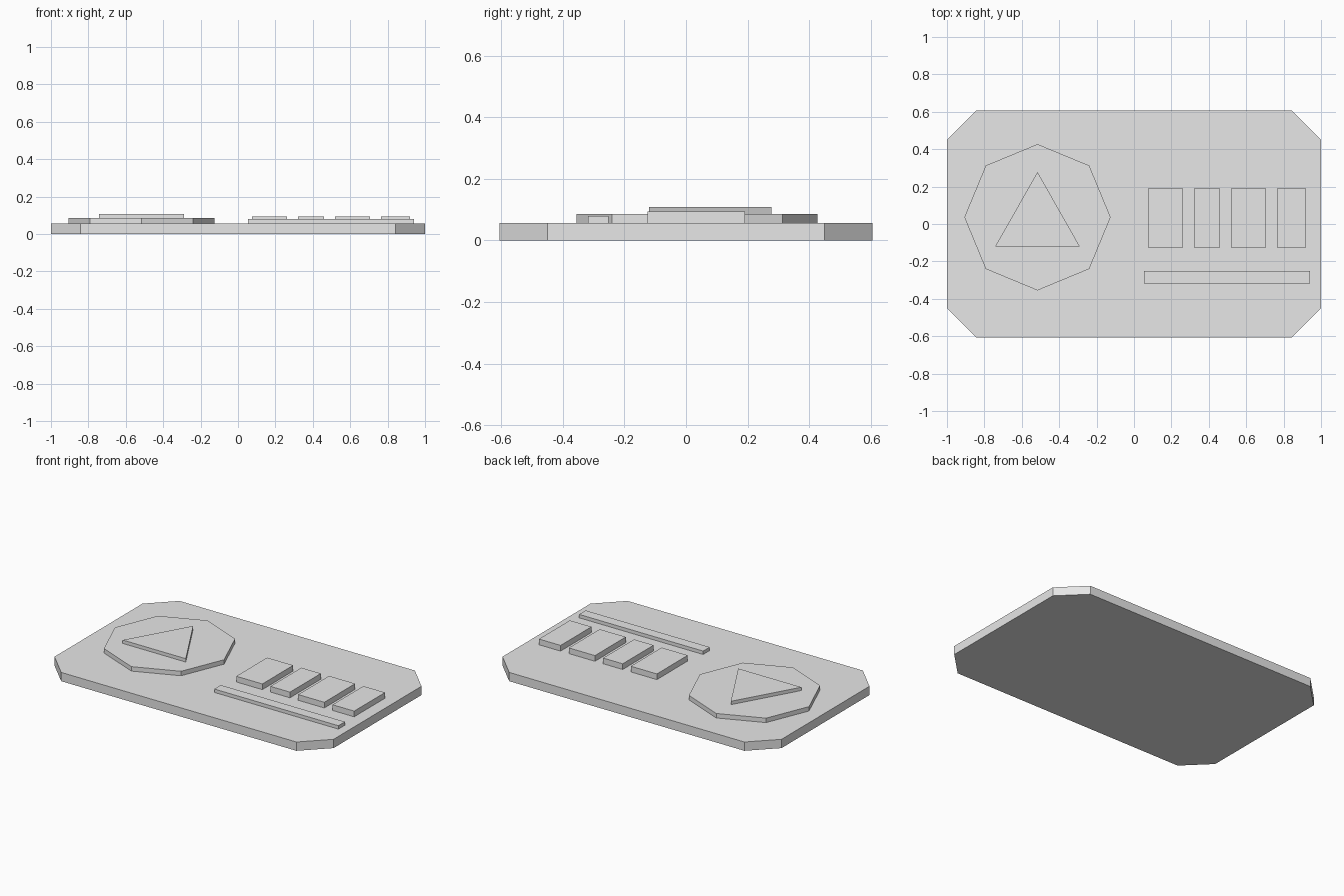
import bpy
import bmesh
from math import cos, sin, tau

cube = bpy.data.objects.get("Cube")
if cube:
    bpy.data.objects.remove(cube, do_unlink=True)

# Single flat colour
grey = bpy.data.materials.new("light_grey")
grey.use_nodes = True
colour = (0.8, 0.8, 0.8, 1)
grey.diffuse_color = colour
grey.node_tree.nodes["Principled BSDF"].inputs["Base Color"].default_value = colour


def prism(name, outline, bottom, top):
    """Extrude a counter-clockwise outline straight up."""
    bm = bmesh.new()
    face = bm.faces.new([bm.verts.new((x, y, bottom)) for x, y in outline])
    new = bmesh.ops.extrude_face_region(bm, geom=[face], use_keep_orig=True)["geom"]
    for v in new:
        if isinstance(v, bmesh.types.BMVert):
            v.co.z = top
    bmesh.ops.recalc_face_normals(bm, faces=bm.faces)
    mesh = bpy.data.meshes.new(name)
    bm.to_mesh(mesh)
    bm.free()
    mesh.materials.append(grey)
    obj = bpy.data.objects.new(name, mesh)
    bpy.context.collection.objects.link(obj)
    return obj


def rectangle(x0, x1, y0, y1):
    return [(x0, y0), (x1, y0), (x1, y1), (x0, y1)]


PLATE_TOP = 0.057
SEAT = PLATE_TOP - 0.002

# Base plate with chamfered corners
w, d, cx, cy = 1.0, 0.606, 0.843, 0.45
quarter = [(w, cy), (cx, d)]
half = quarter + [(-x, y) for x, y in reversed(quarter)]
prism("base_plate", half + [(-x, -y) for x, y in half], 0, PLATE_TOP)

# Octagonal badge with a raised triangle
bx, by, radius = -0.516, 0.036, 0.391
prism("octagon_badge",
      [(bx + radius * cos(tau * i / 8), by + radius * sin(tau * i / 8)) for i in range(8)],
      SEAT, 0.086)
prism("triangle_emblem",
      [(bx - 0.226, -0.12), (bx + 0.226, -0.12), (bx, 0.278)], 0.084, 0.108)

# Row of raised blocks, alternating wide and narrow
for i, (x0, x1) in enumerate([(0.075, 0.262), (0.32, 0.46), (0.519, 0.706), (0.765, 0.92)]):
    prism(f"raised_block_{i + 1}", rectangle(x0, x1, -0.125, 0.191), SEAT, 0.094)

# Thin strip below the blocks
prism("underline_strip", rectangle(0.053, 0.942, -0.318, -0.251), SEAT, 0.079)
